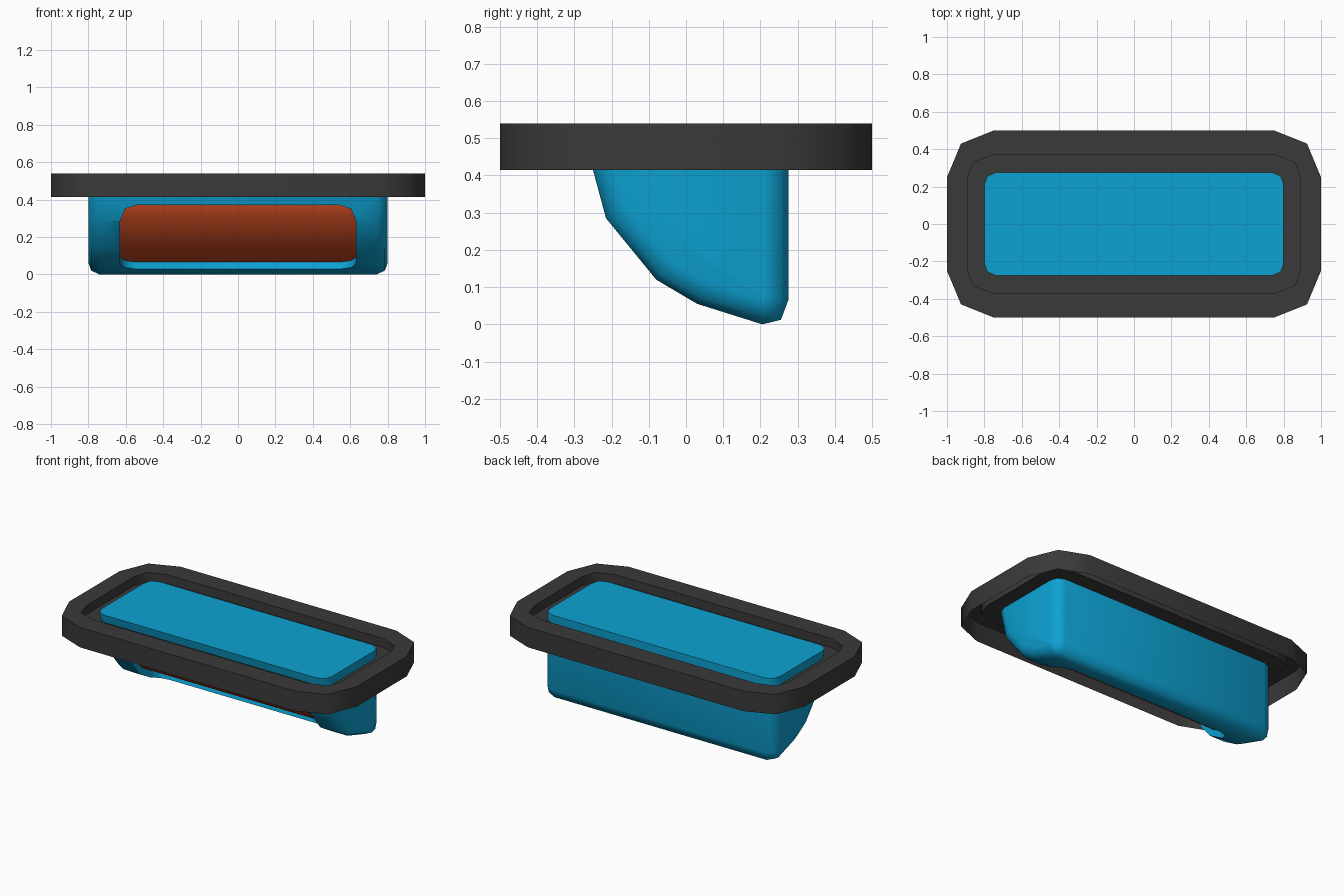
import bpy, bmesh, math
from mathutils import Vector

if "Cube" in bpy.data.objects:
    bpy.data.objects.remove(bpy.data.objects["Cube"])


def material(name, rgb):
    m = bpy.data.materials.new(name)
    m.diffuse_color = (*rgb, 1)
    m.use_nodes = True
    m.node_tree.nodes["Principled BSDF"].inputs["Base Color"].default_value = m.diffuse_color
    return m


BLUE = material("bright blue", (0.004, 0.36, 0.65))
GREY = material("dark grey", (0.042, 0.042, 0.042))
ORANGE = material("burnt orange", (0.60, 0.07, 0.016))


def loft(name, rings, mat, cap_start=True, cap_end=True):
    """Skin a list of equal-length closed rings of points."""
    bm = bmesh.new()
    loops = [[bm.verts.new(p) for p in r] for r in rings]
    n = len(loops[0])
    for a, b in zip(loops, loops[1:]):
        for i in range(n):
            j = (i + 1) % n
            bm.faces.new((a[i], a[j], b[j], b[i]))
    if cap_start:
        bm.faces.new(loops[0][::-1])
    if cap_end:
        bm.faces.new(loops[-1])
    bmesh.ops.recalc_face_normals(bm, faces=bm.faces)
    me = bpy.data.meshes.new(name)
    bm.to_mesh(me)
    bm.free()
    me.materials.append(mat)
    ob = bpy.data.objects.new(name, me)
    bpy.context.collection.objects.link(ob)
    return ob


def activate(ob):
    bpy.ops.object.select_all(action='DESELECT')
    ob.select_set(True)
    bpy.context.view_layer.objects.active = ob


def smooth(ob, deg=65):
    activate(ob)
    bpy.ops.object.shade_smooth_by_angle(angle=math.radians(deg))


def inset(line, d):
    """Move an open (y, z) polyline inward (to its left) by d."""
    pts = [Vector(p) for p in line]
    out = []
    for i, p in enumerate(pts):
        n = Vector((0, 0))
        for a, b in ((i - 1, i), (i, i + 1)):
            if a >= 0 and b < len(pts):
                t = (pts[b] - pts[a]).normalized()
                n += Vector((-t.y, t.x))
        out.append(p + n.normalized() * d)
    return out


# Rim: open-bottomed shell with a recessed floor
def outline(corner, z):
    quads = [(1, 1), (-1, 1), (-1, -1), (1, -1)]
    ring = []
    for sx, sy in quads:
        pts = corner if sx * sy > 0 else corner[::-1]
        ring += [(sx * x, sy * y, z) for x, y in pts]
    return ring


OUTER = [(1, .25), (.925, .43), (.75, .5)]
INNER = [(.89, .24), (.86, .33), (.75, .37)]
rim = loft("rim", [outline(OUTER, .415), outline(OUTER, .54),
                   outline(INNER, .54), outline(INNER, .483)],
           GREY, cap_start=False)
smooth(rim)

# Housing: curved side profile swept along x with rounded ends
TOP = .535
PROFILE = [(-.275, TOP), (-.25, .415), (-.215, .285), (-.08, .12), (.03, .055),
           (.205, 0), (.255, .012), (.275, .065), (.275, TOP)]


def section(x, d):
    pts = inset(PROFILE, d)
    pts[0].y = pts[-1].y = TOP
    return [(x, p.x, p.y) for p in pts]


ENDS = [(.8, .065), (.785, .02), (.74, 0)]
housing = loft("housing", [section(-x, d) for x, d in ENDS] +
               [section(x, d) for x, d in ENDS[::-1]], BLUE)

# Window stations along the profile, with the half width at each
WINDOW = [(-.238, .37), (-.232, .35), (-.215, .285), (-.08, .12), (.03, .055),
          (.087, .037), (.112, .029)]
WIDTHS = [.545, .605, .63, .63, .63, .605, .55]


def window_block(name, d0, d1, mat):
    rings = []
    for w, a, b in zip(WIDTHS, inset(WINDOW, d0), inset(WINDOW, d1)):
        rings.append([(-w, a.x, a.y), (w, a.x, a.y), (w, b.x, b.y), (-w, b.x, b.y)])
    return loft(name, rings, mat)


# Cut the window pocket into the housing
cutter = window_block("window_cutter", -.03, .042, BLUE)
cutter.hide_render = True
mod = housing.modifiers.new("window", 'BOOLEAN')
mod.operation = 'DIFFERENCE'
mod.solver = 'EXACT'
mod.object = cutter
activate(housing)
bpy.ops.object.modifier_apply(modifier=mod.name)
bpy.data.objects.remove(cutter)
smooth(housing)

# Curved lens on the floor of the pocket
lens = window_block("lens", .039, .06, ORANGE)
smooth(lens)
